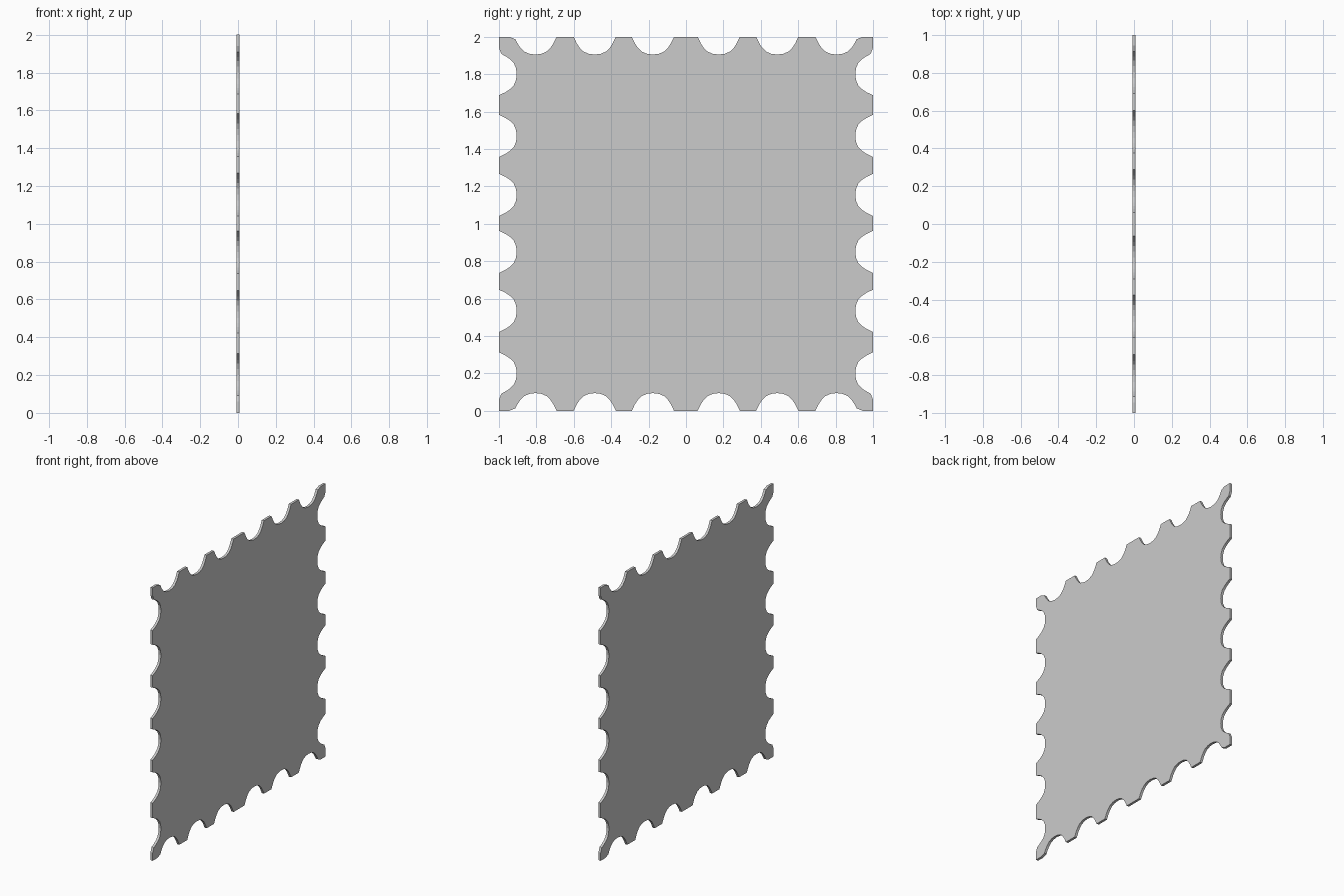
import bpy, bmesh
from mathutils import Vector

if "Cube" in bpy.data.objects:
    bpy.data.objects.remove(bpy.data.objects["Cube"])

HALF_THICK = 0.009
# Half profile of a notch: (offset from notch centre, depth)
HALF = [(0.113, 0), (0.096, 0.035), (0.081, 0.058), (0.06, 0.079), (0.032, 0.091)]
FLARE = [(0.14, 0), (0.108, 0.013), (0.096, 0.035), (0.081, 0.058), (0.06, 0.079), (0.032, 0.091)]

# Notch centres measured along each edge
ROW = [0.195, 0.512, 0.823, 1.175, 1.488, 1.805]
COL = [0.20, 0.535, 0.85, 1.155, 1.47, 1.80]


def edge_points(start, along, inward, centres):
    """One scalloped edge, beginning with its corner."""
    s, a, n = Vector(start), Vector(along), Vector(inward)
    pts = [s]
    for i, c in enumerate(centres):
        left = FLARE if i == 0 else HALF
        right = FLARE if i == len(centres) - 1 else HALF
        prof = [(-o, d) for o, d in left] + [(0, 0.095)] + list(reversed(right))
        pts += [s + a * (c + o) + n * d for o, d in prof]
    return pts


# Outline in the y-z plane, counter-clockwise
outline = (edge_points((-1, 0), (1, 0), (0, 1), ROW)
           + edge_points((1, 0), (0, 1), (-1, 0), COL)
           + edge_points((1, 2), (-1, 0), (0, -1), [2 - c for c in reversed(ROW)])
           + edge_points((-1, 2), (0, -1), (1, 0), [2 - c for c in reversed(COL)]))

# Thin perforated sheet
bm = bmesh.new()
face = bm.faces.new([bm.verts.new((-HALF_THICK, p.x, p.y)) for p in outline])
ext = bmesh.ops.extrude_face_region(bm, geom=[face], use_keep_orig=True)
moved = [g for g in ext["geom"] if isinstance(g, bmesh.types.BMVert)]
bmesh.ops.translate(bm, vec=(2 * HALF_THICK, 0, 0), verts=moved)
bmesh.ops.recalc_face_normals(bm, faces=bm.faces[:])
mesh = bpy.data.meshes.new("perforated_sheet")
bm.to_mesh(mesh)
bm.free()
sheet = bpy.data.objects.new("perforated_sheet", mesh)
bpy.context.collection.objects.link(sheet)
